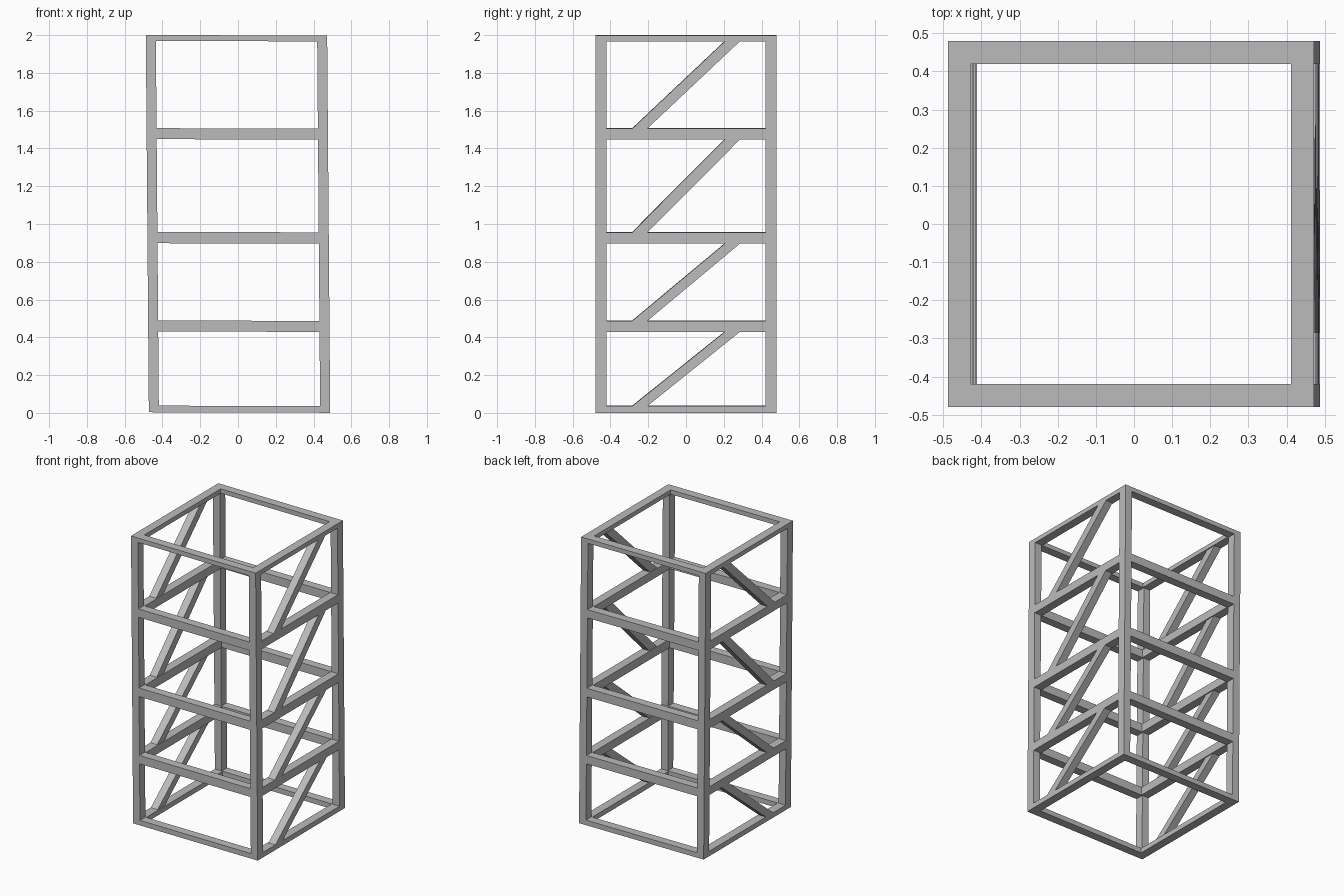
import bpy
import bmesh
from mathutils import Vector

cube = bpy.data.objects.get("Cube")
if cube:
    bpy.data.objects.remove(cube, do_unlink=True)

steel = bpy.data.materials.new("light_grey_steel")
steel.use_nodes = True
GREY = (0.5, 0.5, 0.5, 1)
steel.diffuse_color = GREY
steel.node_tree.nodes["Principled BSDF"].inputs["Base Color"].default_value = GREY

HALF = 0.48      # outer half width
POST = 0.053     # post width across
BEAM = 0.06      # beam depth
LEAN = 0.008     # slight sideways lean of the tower
SAG = 0.003      # slight tilt of the levels

# Bottom and top heights of each ring of beams
LEVELS = [(0.002, 0.037), (0.43, 0.488), (0.897, 0.957), (1.448, 1.506), (1.968, 1.999)]


def prism(name, profile, x0, x1):
    """Extrude a (y, z) profile from x0 to x1, then apply the tower's lean."""
    bm = bmesh.new()
    face = bm.faces.new([bm.verts.new((x0, y, z)) for y, z in profile])
    ext = bmesh.ops.extrude_face_region(bm, geom=[face])
    moved = [v for v in ext["geom"] if isinstance(v, bmesh.types.BMVert)]
    bmesh.ops.translate(bm, verts=moved, vec=Vector((x1 - x0, 0, 0)))
    bmesh.ops.recalc_face_normals(bm, faces=bm.faces)
    for v in bm.verts:
        x, z = v.co.x, v.co.z
        v.co.x = x - LEAN * (z - 1)
        v.co.z = z - SAG * x
    mesh = bpy.data.meshes.new(name)
    bm.to_mesh(mesh)
    bm.free()
    mesh.materials.append(steel)
    obj = bpy.data.objects.new(name, mesh)
    bpy.context.collection.objects.link(obj)


def box(name, xs, ys, zs):
    (y0, y1), (z0, z1) = sorted(ys), zs
    prism(name, [(y0, z0), (y1, z0), (y1, z1), (y0, z1)], *sorted(xs))


inner_x, inner_y = HALF - POST, HALF - BEAM

# Four corner posts
for sx, side in ((-1, "right"), (1, "left")):
    for sy, end in ((-1, "front"), (1, "back")):
        box(f"{end}_{side}_post", (sx * inner_x, sx * HALF),
            (sy * inner_y, sy * HALF), (LEVELS[0][0], LEVELS[-1][1]))

# Rings of horizontal beams
for i, zs in enumerate(LEVELS):
    for sy, end in ((-1, "front"), (1, "back")):
        box(f"{end}_beam_{i}", (-inner_x, inner_x), (sy * inner_y, sy * HALF), zs)
    for sx, side in ((-1, "right"), (1, "left")):
        box(f"{side}_beam_{i}", (sx * (HALF - BEAM), sx * HALF), (-inner_y, inner_y), zs)

# Diagonal braces on both sides, between neighbouring rings
for i, (low, high) in enumerate(zip(LEVELS, LEVELS[1:])):
    z0, z1 = low[1], high[0]
    profile = [(-0.285, z0), (-0.205, z0), (0.285, z1), (0.205, z1)]
    for sx, side in ((-1, "right"), (1, "left")):
        prism(f"{side}_brace_{i}", profile, *sorted((sx * inner_x, sx * HALF)))
